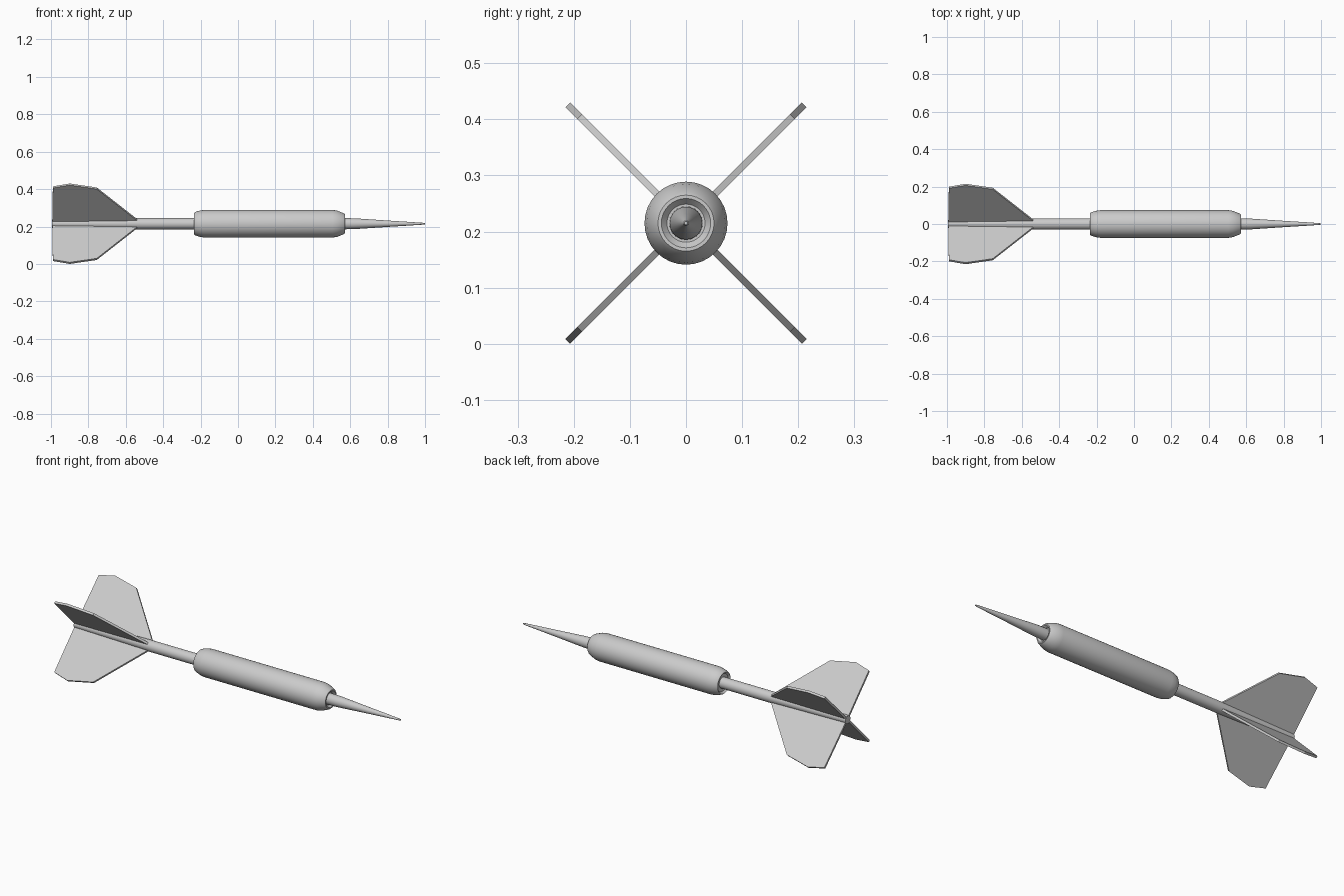
import bpy, bmesh, math
from mathutils import Matrix

AXIS_Z = 0.215  # height of the central axis

old = bpy.data.objects.get("Cube")
if old:
    bpy.data.objects.remove(old, do_unlink=True)

grey = bpy.data.materials.new("plain grey")
grey.use_nodes = True
colour = (0.6, 0.6, 0.6, 1)
grey.diffuse_color = colour
grey.node_tree.nodes["Principled BSDF"].inputs["Base Color"].default_value = colour


def finish(name, bm, smooth):
    bmesh.ops.recalc_face_normals(bm, faces=bm.faces)
    mesh = bpy.data.meshes.new(name)
    bm.to_mesh(mesh)
    bm.free()
    mesh.materials.append(grey)
    ob = bpy.data.objects.new(name, mesh)
    bpy.context.collection.objects.link(ob)
    ob.location.z = AXIS_Z
    if smooth:
        bpy.ops.object.select_all(action='DESELECT')
        ob.select_set(True)
        bpy.context.view_layer.objects.active = ob
        bpy.ops.object.shade_smooth_by_angle(angle=math.radians(35))
    return ob


def turned(name, profile, sides=32):
    """Spin an (x, radius) profile around the x axis."""
    bm = bmesh.new()
    verts = [bm.verts.new((x, 0, r)) for x, r in profile]
    edges = [bm.edges.new(pair) for pair in zip(verts, verts[1:])]
    bmesh.ops.spin(bm, geom=verts + edges, axis=(1, 0, 0), cent=(0, 0, 0),
                   angle=math.tau, steps=sides, use_merge=True)
    bmesh.ops.remove_doubles(bm, verts=bm.verts, dist=1e-5)
    return finish(name, bm, True)


# Grip barrel with rounded shoulders and shallow recessed ends
turned("barrel", [(-0.225, 0), (-0.225, 0.048), (-0.235, 0.057), (-0.23, 0.062),
                  (-0.205, 0.070), (-0.18, 0.074), (0.505, 0.074), (0.53, 0.070),
                  (0.565, 0.056), (0.572, 0.050), (0.572, 0.044), (0.56, 0.034), (0.56, 0)])

# Long point and rear shaft
turned("point", [(0.55, 0), (0.55, 0.03), (0.62, 0.029), (0.80, 0.017),
                 (0.99, 0.005), (1.0, 0.003), (1.0, 0)])
turned("shaft", [(-0.995, 0), (-0.995, 0.022), (-0.54, 0.030), (-0.22, 0.030), (-0.22, 0)])

# Four flights set diagonally around the shaft
OUTLINE = [(-0.993, 0.01), (-0.99, 0.276), (-0.90, 0.298), (-0.755, 0.268),
           (-0.54, 0.030), (-0.53, 0.01)]
THICK = 0.012
for i, side in enumerate(("upper_front", "upper_back", "lower_back", "lower_front")):
    bm = bmesh.new()
    face = bm.faces.new([bm.verts.new((x, -THICK / 2, r)) for x, r in OUTLINE])
    out = bmesh.ops.extrude_face_region(bm, geom=[face])
    moved = [v for v in out["geom"] if isinstance(v, bmesh.types.BMVert)]
    bmesh.ops.translate(bm, verts=moved, vec=(0, THICK, 0))
    turn = Matrix.Rotation(math.radians(45 - 90 * i), 4, 'X')
    bmesh.ops.transform(bm, matrix=turn, verts=bm.verts)
    finish("flight_" + side, bm, False)
